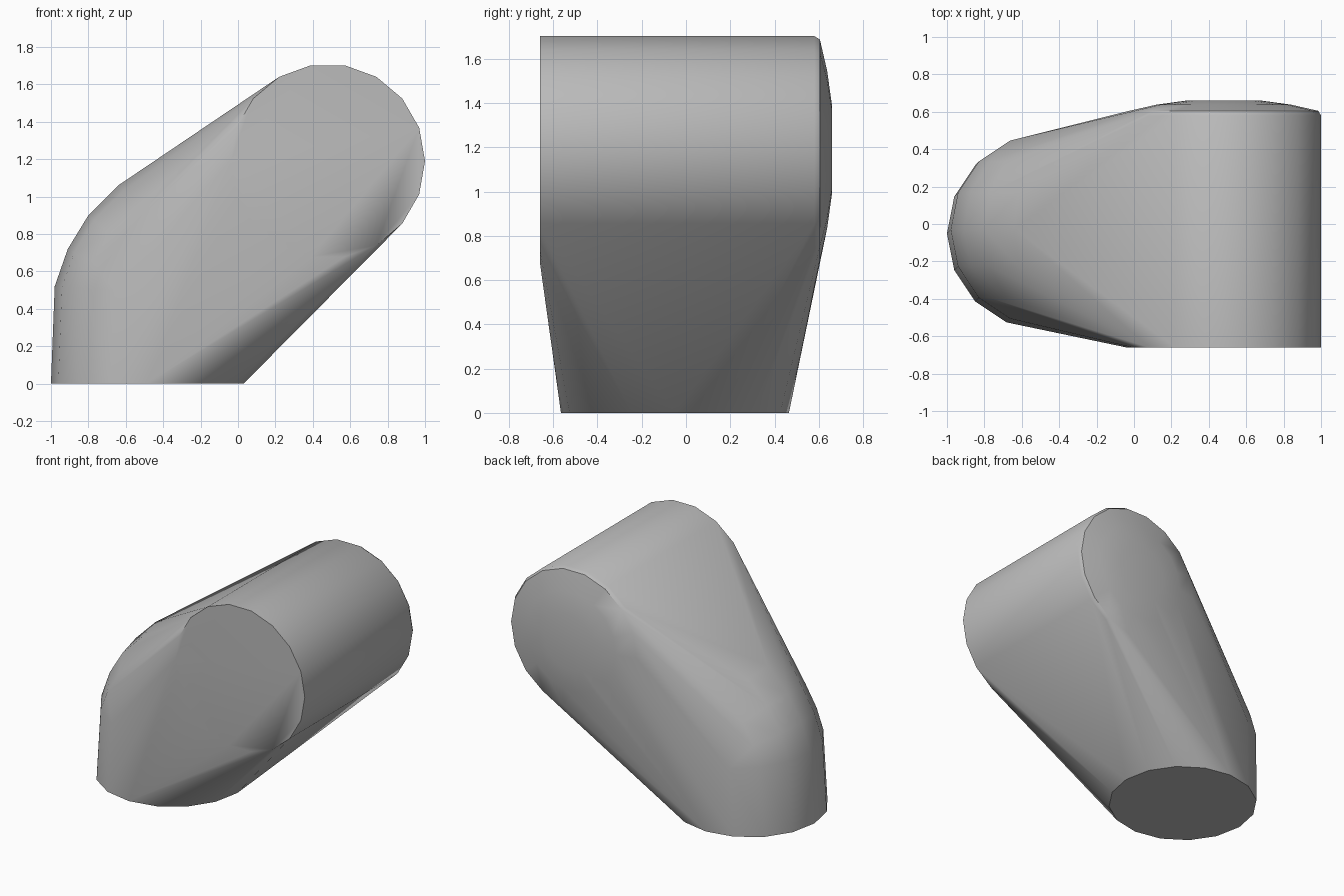
import bpy, bmesh
from math import sin, cos, pi, radians
from mathutils import Vector

cube = bpy.data.objects.get("Cube")
if cube:
    bpy.data.objects.remove(cube, do_unlink=True)

X, Y, Z = Vector((1, 0, 0)), Vector((0, 1, 0)), Vector((0, 0, 1))


def ring(center, radius, u, v, sides=16, phase=0.0):
    """Points of a circle in the plane spanned by u and v."""
    angles = [2 * pi * (i + phase) / sides for i in range(sides)]
    return [Vector(center) + radius * (cos(a) * u + sin(a) * v) for a in angles]


# Foot: circular opening on the ground
points = ring((-0.485, -0.05, 0), 0.515, X, Y)

# Knee: rings tilting progressively around the outside of the bend
for x, z, tilt in ((-0.98, 0.52, 4), (-0.91, 0.72, 27), (-0.8, 0.9, 42), (-0.64, 1.06, 56)):
    inward = Vector((cos(radians(tilt)), 0, -sin(radians(tilt))))
    points += ring(Vector((x, -0.03, z)) + 0.515 * inward, 0.515, inward, Y)

# Barrel: front opening, straight wall, and shallow domed back
for y, radius in ((-0.66, 0.52), (0.58, 0.52), (0.605, 0.505), (0.638, 0.36), (0.66, 0.2)):
    points += ring((0.48, y, 1.19), radius, X, Z, 18)

# Stretch a taut skin over all the rings
bm = bmesh.new()
for p in points:
    bm.verts.new(p)
bmesh.ops.convex_hull(bm, input=bm.verts[:])
bmesh.ops.delete(bm, geom=[v for v in bm.verts if not v.link_faces], context='VERTS')
bmesh.ops.dissolve_limit(bm, angle_limit=radians(0.5), verts=bm.verts[:], edges=bm.edges[:])
bmesh.ops.recalc_face_normals(bm, faces=bm.faces[:])
mesh = bpy.data.meshes.new("elbow_hull")
bm.to_mesh(mesh)
bm.free()
elbow = bpy.data.objects.new("elbow_hull", mesh)
bpy.context.collection.objects.link(elbow)

# Plain grey finish
grey = bpy.data.materials.new("plain_grey")
grey.use_nodes = True
grey.diffuse_color = (0.5, 0.5, 0.5, 1)
grey.node_tree.nodes["Principled BSDF"].inputs["Base Color"].default_value = (0.5, 0.5, 0.5, 1)
mesh.materials.append(grey)

bpy.ops.object.select_all(action='DESELECT')
elbow.select_set(True)
bpy.context.view_layer.objects.active = elbow
bpy.ops.object.shade_smooth_by_angle(angle=radians(35))
